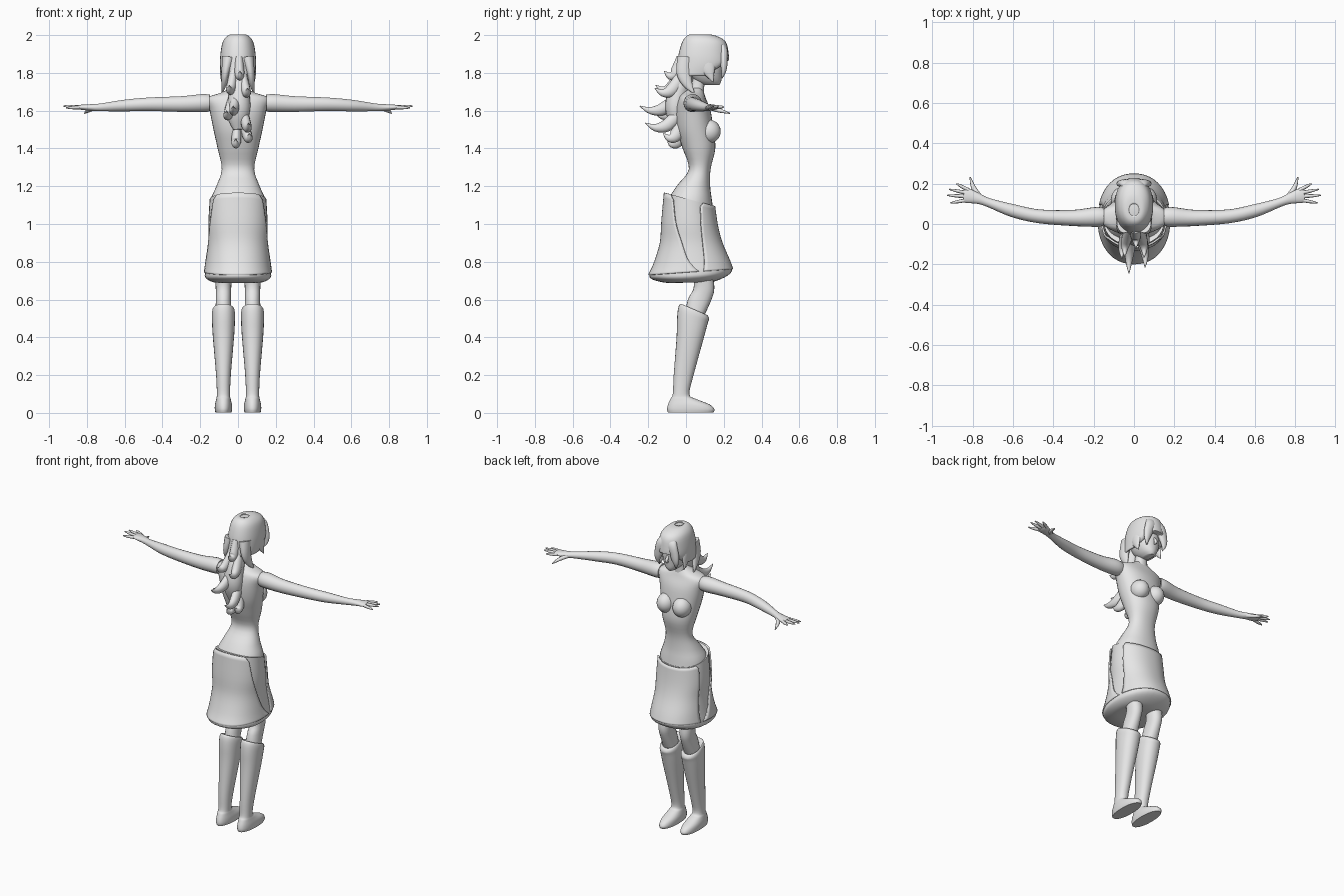
import bpy, bmesh, math
from mathutils import Vector

if "Cube" in bpy.data.objects:
    bpy.data.objects.remove(bpy.data.objects["Cube"], do_unlink=True)

grey = bpy.data.materials.new("plain grey")
grey.use_nodes = True
grey.diffuse_color = (0.8, 0.8, 0.8, 1)
grey.node_tree.nodes["Principled BSDF"].inputs["Base Color"].default_value = (0.8, 0.8, 0.8, 1)


def spline(keys, steps=4):
    """Smooth curve of tuples through the given keys."""
    out = []
    for i in range(len(keys) - 1):
        a, b, c, d = (keys[max(i - 1, 0)], keys[i], keys[i + 1], keys[min(i + 2, len(keys) - 1)])
        for s in range(steps):
            t = s / steps
            out.append([q + t * ((r - p) / 2 + t * (p - 2.5 * q + 2 * r - w / 2
                        + t * (1.5 * (q - r) + (w - p) / 2)))
                        for p, q, r, w in zip(a, b, c, d)])
    return out + [list(keys[-1])]


def skin(name, rows, closed=True, caps=True, mirror=False, thick=0):
    """Join rows of points into a smooth surface."""
    bm = bmesh.new()
    grid = [[bm.verts.new(p) for p in row] for row in rows]
    n = len(grid[0])
    for a, b in zip(grid, grid[1:]):
        for i in range(n if closed else n - 1):
            j = (i + 1) % n
            bm.faces.new((a[i], a[j], b[j], b[i]))
    if closed and caps:
        bm.faces.new(grid[0])
        bm.faces.new(grid[-1])
    bmesh.ops.recalc_face_normals(bm, faces=bm.faces)
    mesh = bpy.data.meshes.new(name)
    bm.to_mesh(mesh)
    bm.free()
    mesh.materials.append(grey)
    ob = bpy.data.objects.new(name, mesh)
    bpy.context.collection.objects.link(ob)
    if thick:
        mod = ob.modifiers.new("Thickness", "SOLIDIFY")
        mod.thickness, mod.offset = thick, 0
    if mirror:
        ob.modifiers.new("Mirror", "MIRROR")
    bpy.ops.object.select_all(action="DESELECT")
    ob.select_set(True)
    bpy.context.view_layer.objects.active = ob
    bpy.ops.object.shade_smooth_by_angle(angle=math.radians(50))
    return ob


def ring_point(ring, ang, grow=0.0, power=2.2):
    """Point on an oval ring: height, back, front, half width, tilt."""
    z, back, front, half, tilt = ring
    c, s = math.cos(ang), math.sin(ang)
    x = math.copysign(abs(c) ** (2 / power), c) * (half + grow)
    dy = math.copysign(abs(s) ** (2 / power), s) * ((front - back) / 2 + grow)
    return Vector((x, (front + back) / 2 + dy, z + tilt * dy))


def stack(name, keys, cx=0, sides=32, shape=None, **kw):
    rows = []
    for ring in spline([k if len(k) == 5 else k + (0,) for k in keys]):
        row = [ring_point(ring, math.tau * i / sides) + Vector((cx, 0, 0)) for i in range(sides)]
        rows.append([shape(p) for p in row] if shape else row)
    return skin(name, rows, **kw)


def tube(name, keys, ref, sides=14, **kw):
    """Limb or lock: x, y, z and two radii at each key."""
    pts = spline(keys)
    rows = []
    for i, p in enumerate(pts):
        t = Vector(pts[min(i + 1, len(pts) - 1)][:3]) - Vector(pts[max(i - 1, 0)][:3])
        u = t.cross(Vector(ref)).normalized()
        v = t.cross(u).normalized()
        rows.append([Vector(p[:3]) + u * p[3] * math.cos(a) + v * p[4] * math.sin(a)
                     for a in (math.tau * k / sides for k in range(sides))])
    return skin(name, rows, **kw)


def ball(name, loc, size, mirror=False):
    rings = [[Vector((loc[0] + size[0] * math.sin(a) * math.cos(b),
                      loc[1] + size[1] * math.sin(a) * math.sin(b),
                      loc[2] + size[2] * math.cos(a)))
              for b in (math.tau * k / 24 for k in range(24))]
             for a in (math.pi * (k + 0.1) / 14.2 for k in range(15))]
    return skin(name, rings, mirror=mirror)


X, Z = (1, 0, 0), (0, 0, 1)

# Torso, neck and bust
stack("torso", [(1.72, .02, .085, .04), (1.695, -.02, .095, .09), (1.665, -.04, .105, .165),
                (1.6, -.055, .13, .15), (1.5, -.048, .145, .13), (1.4, -.018, .155, .108),
                (1.29, .015, .13, .086), (1.2, -.05, .128, .115), (1.12, -.095, .138, .147),
                (1.0, -.105, .15, .15), (.83, -.08, .14, .13)])
stack("neck", [(1.82, .04, .13, .038), (1.75, .03, .1, .034), (1.68, .015, .095, .045)])
ball("bust", (.058, .122, 1.49), (.056, .062, .062), mirror=True)

# Skirt with overlapping back and front panels
skirt = [(1.13, -.105, .142, .15, -.27), (1.0, -.12, .16, .157, -.1), (.9, -.13, .185, .155, 0),
         (.8, -.165, .225, .166, .05), (.745, -.195, .245, .175, .07)]
stack("skirt", skirt + [(.715, -.17, .22, .171, .06), (.692, -.1, .15, .13, .03),
                        (.69, -.03, .09, .06, 0)])


def panel(name, middle, top, bottom):
    rows = []
    rings = spline(skirt)
    for i, ring in enumerate(rings):
        t = i / (len(rings) - 1)
        half = top + (bottom - top) * t - (.12 if i == 0 else 0)
        grow = .007 * (1 - t) + .001
        rows.append([ring_point(ring, middle + half * (k / 12 - 1), grow) for k in range(25)])
    return skin(name, rows, closed=False, thick=.009)


panel("skirt_back_panel", -math.pi / 2, .85, 1.75)
panel("skirt_front_panel", math.pi / 2, 1.15, 1.3)

# Legs, boots and feet
stack("legs", [(.86, .0, .12, .05), (.74, .035, .14, .046), (.66, .04, .15, .041),
               (.6, .01, .135, .04), (.5, -.01, .09, .045)], cx=.077, sides=20, mirror=True)
stack("boots", [(.53, .0, .09, .04, -.4), (.548, -.025, .11, .054, -.43),
                (.53, -.04, .122, .061, -.38), (.49, -.047, .115, .061, -.2),
                (.4, -.05, .095, .056, 0), (.2, -.065, .04, .039, 0), (.1, -.07, .018, .035, 0),
                (.075, -.082, .05, .038, 0), (.045, -.095, .125, .045, 0),
                (.02, -.1, .15, .046, 0), (.003, -.096, .146, .043, 0)],
      cx=.077, sides=24, mirror=True)

# Arms and hands
tube("arms", [(.15, .035, 1.64, .045, .045), (.19, .035, 1.64, .049, .048),
              (.3, .03, 1.635, .04, .042), (.47, .038, 1.634, .034, .036),
              (.6, .066, 1.627, .032, .031), (.72, .106, 1.618, .022, .021),
              (.77, .125, 1.617, .026, .018), (.825, .14, 1.618, .036, .014),
              (.845, .143, 1.62, .03, .01)], Z, sides=18, mirror=True)
for part, start, tip in (("index_fingers", .168, (.88, .2, 1.62)),
                         ("middle_fingers", .152, (.915, .172, 1.625)),
                         ("ring_fingers", .136, (.925, .142, 1.625)),
                         ("little_fingers", .12, (.91, .104, 1.615))):
    a, b = Vector((.82, start, 1.618)), Vector(tip)
    tube(part, [(*a, .01, .01), (*a.lerp(b, .6), .008, .009), (*b, .003, .003)],
         Z, sides=8, mirror=True)
tube("thumbs", [(.765, .135, 1.613, .014, .013), (.795, .18, 1.6, .012, .011),
                (.812, .232, 1.586, .003, .003)], Z, sides=8, mirror=True)

# Head and face
stack("head", [(1.95, .04, .15, .05), (1.9, .0, .188, .075), (1.84, .0, .194, .077),
               (1.79, .02, .19, .066), (1.755, .05, .186, .045), (1.735, .09, .176, .022)], sides=24)
tube("nose", [(0, .188, 1.84, .005, .008), (0, .203, 1.808, .01, .01),
              (0, .185, 1.798, .004, .004)], X, sides=8)


# Hair cap, open over the face
def hairline(p):
    if p.z < 1.87 and p.y > .12:
        reach = max(0, 1 - abs(p.x) / .085)
        p.z += (1.87 - p.z) * min(1, reach * 1.4)
    return p


stack("hair_cap", [(2.0, .04, .1, .025), (1.995, .01, .15, .05), (1.965, -.015, .205, .076),
                   (1.9, -.035, .222, .089), (1.84, -.043, .222, .091), (1.785, -.05, .18, .084)],
      shape=hairline, caps=False, thick=.008)
skin("hair_crown", [[ring_point((1.998 - .002 * k, .04 - .01 * k, .1 + .01 * k, .025 + .005 * k, 0),
                     math.tau * i / 24) for i in range(24)] for k in range(2)])

# Fringe and side locks
for side, name in ((1, "one"), (-1, "other")):
    tube("fringe_" + name, [(.0, .15, 1.965, .015, .02), (side * .03, .195, 1.93, .022, .035),
                            (side * .056, .2, 1.86, .02, .03), (side * .066, .2, 1.81, .013, .018),
                            (side * .06, .19, 1.77, .002, .002)], X)
    tube("side_lock_" + name, [(side * .07, .1, 1.9, .045, .02), (side * .08, .115, 1.83, .04, .016),
                               (side * .084, .13, 1.785, .02, .01), (side * .086, .145, 1.75, .002, .002)], X)
    tube("nape_lock_" + name, [(side * .05, .0, 1.88, .045, .035), (side * .066, -.01, 1.8, .04, .022),
                               (side * .075, .01, 1.74, .025, .014), (side * .085, .045, 1.69, .002, .002)], X)

# Long hair down the back, with curled tips
tube("long_hair", [(0, .01, 1.88, .05, .065), (0, -.01, 1.78, .052, .055),
                   (.005, -.04, 1.7, .055, .055), (.005, -.055, 1.62, .055, .06),
                   (.0, -.055, 1.55, .04, .05), (0, -.06, 1.5, .015, .025)], X, sides=20)
tips = [(.01, -.115, 1.81), (-.045, -.16, 1.735), (.05, -.165, 1.72), (-.025, -.245, 1.625),
        (.055, -.215, 1.535), (-.06, -.17, 1.6), (-.012, -.1, 1.45), (.06, -.12, 1.48)]
for k, (x, y, z) in enumerate(tips):
    tube("hair_curl_%d" % (k + 1),
         [(x * .5, -.02, z + .07, .03, .022), (x * .8, y * .45, z - .01, .034, .026),
          (x, y * .75, z - .025, .02, .017), (x, y, z, .002, .002)], X)
